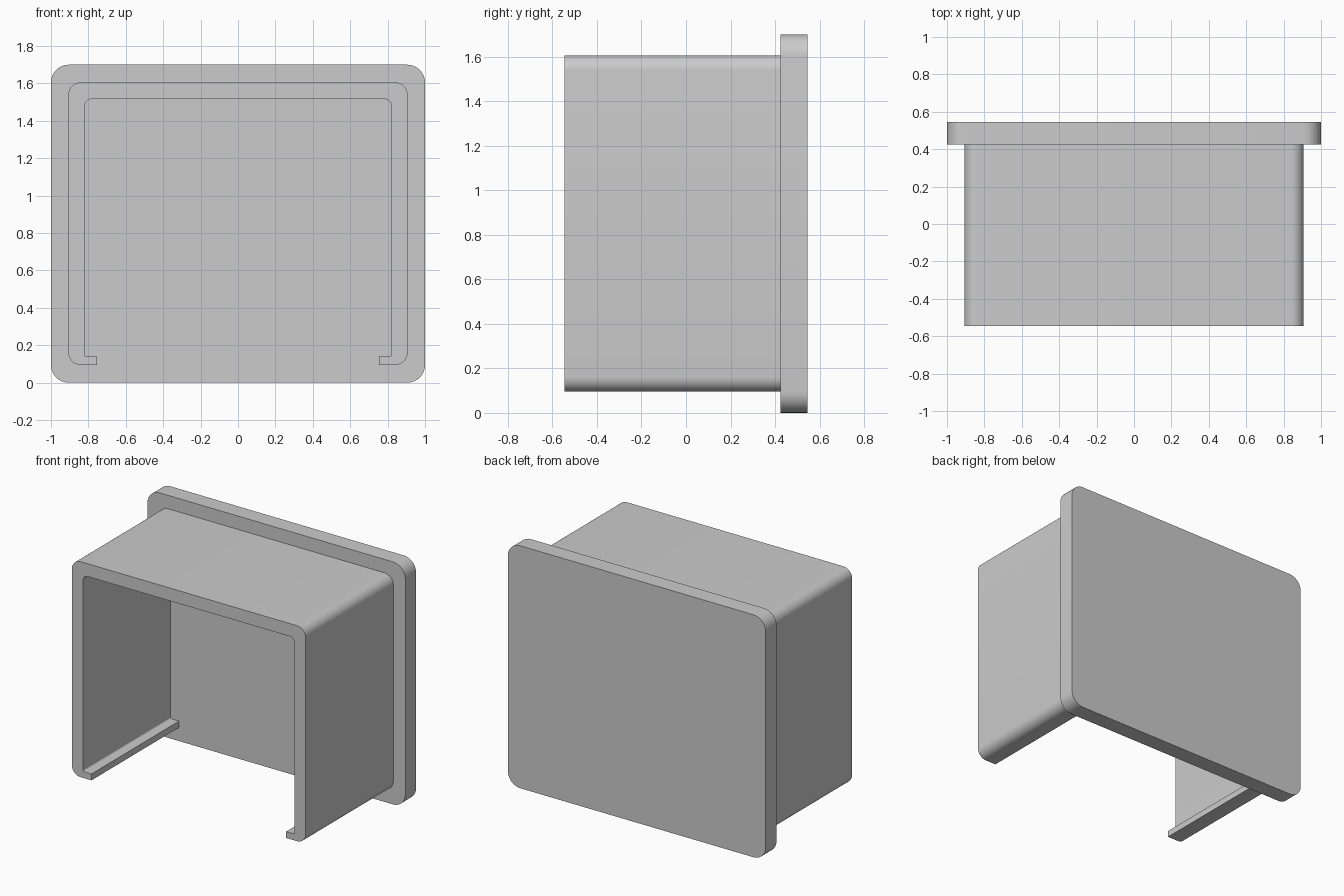
import bpy, bmesh, math
from mathutils import Vector

if "Cube" in bpy.data.objects:
    bpy.data.objects.remove(bpy.data.objects["Cube"])


def rounded(corners, steps=8):
    """Outline (x, z) from (x, z, radius) corners, each filleted by an arc."""
    pts = []
    for i, (x, z, r) in enumerate(corners):
        p = Vector((x, z))
        if r == 0:
            pts.append(p)
            continue
        a = (Vector(corners[i - 1][:2]) - p).normalized()
        b = (Vector(corners[(i + 1) % len(corners)][:2]) - p).normalized()
        # right-angled corners: arc centre sits one radius along both edges
        centre = p + (a + b) * r
        for k in range(steps + 1):
            t = math.pi / 2 * k / steps
            pts.append(centre - b * r * math.cos(t) - a * r * math.sin(t))
    return pts


def prism(name, outline, y0, y1):
    """Extrude an x-z outline along y."""
    bm = bmesh.new()
    face = bm.faces.new([bm.verts.new((p.x, y0, p.y)) for p in outline])
    ext = bmesh.ops.extrude_face_region(bm, geom=[face], use_keep_orig=True)
    moved = [v for v in ext["geom"] if isinstance(v, bmesh.types.BMVert)]
    bmesh.ops.translate(bm, verts=moved, vec=(0, y1 - y0, 0))
    bmesh.ops.recalc_face_normals(bm, faces=bm.faces)
    mesh = bpy.data.meshes.new(name)
    bm.to_mesh(mesh)
    bm.free()
    obj = bpy.data.objects.new(name, mesh)
    bpy.context.collection.objects.link(obj)
    bpy.ops.object.select_all(action='DESELECT')
    obj.select_set(True)
    bpy.context.view_layer.objects.active = obj
    bpy.ops.object.shade_smooth_by_angle(angle=math.radians(30))
    return obj


FRONT, JOIN, BACK = -0.545, 0.425, 0.545

# Back plate with rounded corners
plate = [(-1, 0, 0.095), (1, 0, 0.095), (1, 1.7, 0.095), (-1, 1.7, 0.095)]
prism("back_plate", rounded(plate), JOIN, BACK)

# Sleeve: open-bottomed channel with small inward lips, mirrored about x = 0
half = [(0.755, 0.14, 0), (0.755, 0.095, 0), (0.907, 0.095, 0.067), (0.907, 1.606, 0.067)]
inner = [(0.82, 1.516, 0.035), (0.82, 0.14, 0.012)]
mirror = lambda part: [(-x, z, r) for x, z, r in reversed(part)]
prism("sleeve", rounded(half + mirror(half) + mirror(inner) + inner), FRONT, JOIN)
